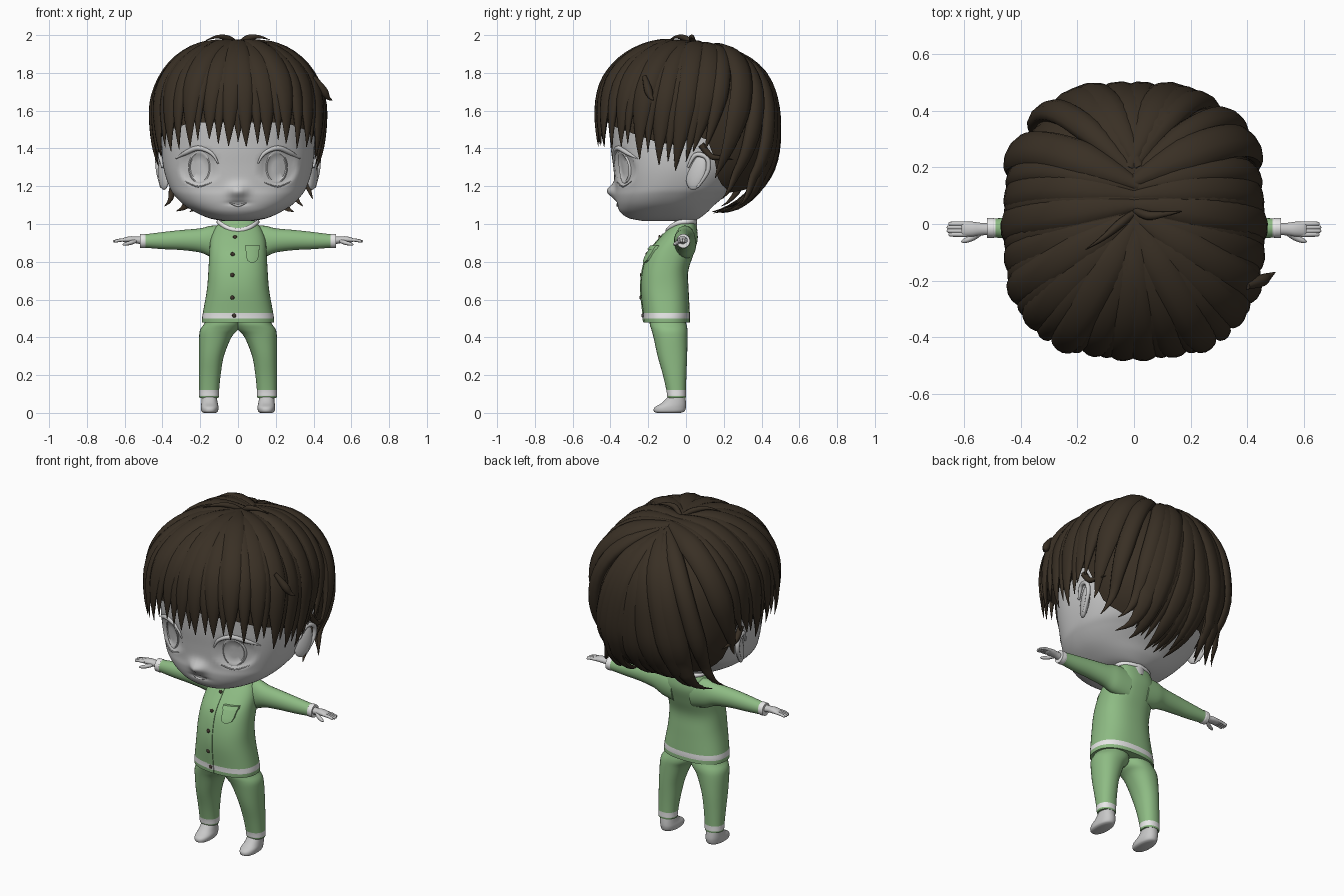
import bpy, bmesh, math, random
from mathutils import Vector
from mathutils.bvhtree import BVHTree

if "Cube" in bpy.data.objects:
    bpy.data.objects.remove(bpy.data.objects["Cube"])
random.seed(4)
PI = math.pi

def material(name, rgb):
    m = bpy.data.materials.new(name)
    m.diffuse_color = (*rgb, 1)
    m.use_nodes = True
    m.node_tree.nodes["Principled BSDF"].inputs["Base Color"].default_value = m.diffuse_color
    return m

SKIN = material("pale grey skin", (0.58, 0.58, 0.58))
HAIR = material("dark brown hair", (0.041, 0.029, 0.018))
GREEN = material("green cloth", (0.27, 0.50, 0.23))
TRIM = material("white trim", (0.80, 0.80, 0.80))
BUTTON = material("dark buttons", (0.05, 0.035, 0.025))

# ---------- helpers ----------
def spline(rows, n=4):
    """Catmull-Rom through equal-length tuples."""
    out = []
    for i in range(len(rows) - 1):
        a, b, c, d = (rows[max(0, min(len(rows) - 1, i + k))] for k in (-1, 0, 1, 2))
        for s in range(n):
            t = s / n
            out.append(tuple(0.5 * (2*q + (r - p)*t + (2*p - 5*q + 4*r - u)*t*t + (3*q - p - 3*r + u)*t**3)
                             for p, q, r, u in zip(a, b, c, d)))
    return out + [tuple(rows[-1])]

def power(c, p):
    return math.copysign(abs(c) ** (2 / p), c)

def ring(z, x0, x1, y0, y1, p=2.3, n=48):
    """Horizontal rounded outline between x0..x1 and y0..y1."""
    return [Vector(((x0 + x1)/2 + (x1 - x0)/2 * power(math.cos(2*PI*i/n), p),
                    (y0 + y1)/2 + (y1 - y0)/2 * power(math.sin(2*PI*i/n), p), z)) for i in range(n)]

def loft(bm, rings, cap=True):
    vs = [[bm.verts.new(p) for p in r] for r in rings]
    n = len(vs[0])
    for a, b in zip(vs, vs[1:]):
        for i in range(n):
            bm.faces.new((a[i], a[(i+1) % n], b[(i+1) % n], b[i]))
    if cap:
        bm.faces.new(vs[0])
        bm.faces.new(vs[-1])

def sweep(bm, pts, widths, thick, normals, n=8):
    """Lens-shaped tube along a path."""
    rings = []
    for i, p in enumerate(pts):
        t = (pts[min(i+1, len(pts)-1)] - pts[max(i-1, 0)]).normalized()
        s = t.cross(normals[i]).normalized()
        m = s.cross(t)
        rings.append([p + s*widths[i]*math.cos(2*PI*k/n) + m*thick[i]*math.sin(2*PI*k/n) for k in range(n)])
    loft(bm, rings)

def tube(bm, pts, radii, up=(0, 0, 1)):
    rows = spline([(*p, r) for p, r in zip(pts, radii)], 5)
    r = [max(q[3], 0.001) for q in rows]
    sweep(bm, [Vector(q[:3]) for q in rows], r, r, [Vector(up)] * len(rows))

def finish(name, bm, mats, rule=None, angle=50):
    bmesh.ops.recalc_face_normals(bm, faces=bm.faces)
    if rule:
        for f in bm.faces:
            f.material_index = rule(f.calc_center_median())
    me = bpy.data.meshes.new(name)
    bm.to_mesh(me)
    bm.free()
    ob = bpy.data.objects.new(name, me)
    bpy.context.collection.objects.link(ob)
    for m in mats:
        me.materials.append(m)
    bpy.ops.object.select_all(action='DESELECT')
    ob.select_set(True)
    bpy.context.view_layer.objects.active = ob
    bpy.ops.object.shade_smooth_by_angle(angle=math.radians(angle))

def on(tree, x, z, off=0.0):
    """Point on the front surface, moved out by off."""
    hit = tree.ray_cast(Vector((x, -2, z)), Vector((0, 1, 0)))[0]
    return Vector((x, (hit.y if hit else -0.2) - off, z))

# ---------- head with eye sockets, nose and mouth ----------
def face(v):
    if v.y < -0.1:
        e = ((abs(v.x) - 0.21) / 0.10)**2 + ((v.z - 1.30) / 0.10)**2
        v.y += 0.026 * max(0, 1 - e)**0.5
        v.y -= 0.045 * math.exp(-(v.x / 0.045)**2 - ((v.z - 1.175) / 0.035)**2)
        v.y += 0.012 * math.exp(-(v.x / 0.05)**2 - ((v.z - 1.11) / 0.01)**2)
    return v

bm = bmesh.new()
head_rows = [(1.015, .07, -.22, .04), (1.03, .15, -.30, .07), (1.06, .22, -.345, .11), (1.10, .285, -.365, .15),
             (1.15, .335, -.375, .21), (1.20, .365, -.375, .27), (1.30, .395, -.385, .35), (1.42, .405, -.40, .40),
             (1.60, .40, -.41, .42), (1.75, .36, -.37, .39), (1.86, .26, -.27, .30), (1.92, .10, -.1, .15)]
loft(bm, [[face(v) for v in ring(z, -w, w, a, b, 2.3, 112)] for z, w, a, b in spline(head_rows, 7)])
head_tree = BVHTree.FromBMesh(bm)
finish("head", bm, [SKIN], angle=70)

bm = bmesh.new()
loft(bm, [ring(z, -r, r, -r, r, 2) for z, r in ((.96, .06), (1.08, .055))])
finish("neck", bm, [SKIN])

for s, side in ((1, "left"), (-1, "right")):
    # iris lens with a raised rim
    bm = bmesh.new()
    loft(bm, [[on(head_tree, s*.205 + .058*k*math.cos(2*PI*i/32), 1.30 + .085*k*math.sin(2*PI*i/32), o) for i in range(32)]
              for k, o in ((1, -.01), (1, .006), (.9, .010), (.8, .004), (.4, .007), (.03, .009))])
    finish(side + "_iris", bm, [SKIN])
    # upper and lower lids
    bm = bmesh.new()
    for pts, r in (([(.105, 1.32), (.14, 1.375), (.21, 1.402), (.28, 1.375), (.33, 1.345)], (.004, .010, .013, .012, .002)),
                   ([(.14, 1.22), (.21, 1.198), (.28, 1.225)], (.002, .004, .002))):
        tube(bm, [on(head_tree, s*x, z, .002) for x, z in pts], r, (0, -1, 0))
    finish(side + "_eyelids", bm, [SKIN])
    # ear with rim
    bm = bmesh.new()
    bmesh.ops.create_uvsphere(bm, u_segments=20, v_segments=12, radius=1)
    for v in bm.verts:
        v.co = Vector((s*(.392 + .024*v.co.x + .02*v.co.y), .055 + .052*v.co.y + .018*v.co.z, 1.275 + .095*v.co.z))
    tube(bm, [(s*.40, .01, 1.30), (s*.415, .05, 1.365), (s*.425, .11, 1.35), (s*.422, .115, 1.28), (s*.405, .06, 1.195)],
         (.006, .012, .013, .012, .008), (1, 0, 0))
    finish(side + "_ear", bm, [SKIN])

bm = bmesh.new()
tube(bm, [on(head_tree, x, z, .001) for x, z in ((-.045, 1.112), (0, 1.098), (.045, 1.112))], (.002, .007, .002), (0, -1, 0))
finish("lower_lip", bm, [SKIN])

# ---------- pyjama top ----------
bm = bmesh.new()
shirt_rows = [(.478, .190, -.224, .02), (.50, .190, -.226, .02), (.53, .186, -.228, .02), (.65, .165, -.24, .014),
              (.75, .157, -.232, .012), (.84, .152, -.205, .04), (.92, .145, -.145, .062), (.98, .12, -.09, .055),
              (1.02, .085, -.055, .045)]
loft(bm, [ring(z, -w, w, a, b, 2.4) for z, w, a, b in spline(shirt_rows, 5)])
shirt_tree = BVHTree.FromBMesh(bm)
finish("pyjama_top", bm, [GREEN, TRIM], lambda c: int(.50 < c.z < .53))

bm = bmesh.new()
collar = [Vector((.105*math.cos(a), -.015 + (.085 if math.sin(a) < 0 else .065)*math.sin(a),
                  1.012 - .045*max(0, -math.sin(a))**2)) for a in (PI/2 + 2*PI*i/32 for i in range(33))]
sweep(bm, collar, [.012]*33, [.009]*33, [Vector((p.x, p.y + .015, .02)) for p in collar])
finish("collar", bm, [TRIM])

def plate(name, outline, tree, off, mats, rule=None):
    """Closed thin plate laid on a surface; outline gives (x0, x1, z) rows."""
    bm = bmesh.new()
    loft(bm, [[on(tree, a + (b-a)*k/6, z, off) for k in range(7)] +
              [on(tree, a + (b-a)*k/6, z, -.006) for k in range(6, -1, -1)] for a, b, z in outline])
    finish(name, bm, mats, rule, 35)

plate("button_placket", [(-.045, -.002, z/100) for z in (48, 50, 53, *range(55, 97, 2))], shirt_tree, .004,
      [GREEN, TRIM], lambda c: int(.50 < c.z < .53))
plate("pocket", [(.068, .082, .795), (.050, .100, .806), (.044, .108, .825), (.040, .112, .868)], shirt_tree, .012, [GREEN])
plate("pocket_rim", [(.036, .116, .866), (.036, .116, .885)], shirt_tree, .018, [GREEN])
bm = bmesh.new()
for x, z in ((-.016, .93), (-.028, .84), (-.03, .73), (-.03, .61), (-.02, .515)):
    p = on(shirt_tree, x, z, .004)
    for v in bmesh.ops.create_uvsphere(bm, u_segments=12, v_segments=8, radius=.011)["verts"]:
        v.co = p + Vector((v.co.x, v.co.y * .6, v.co.z))
finish("buttons", bm, [BUTTON])

for s, side in ((1, "left"), (-1, "right")):
    # sleeve with cuff
    bm = bmesh.new()
    arm = [(.06, .90, .09, 0, .055), (.14, .908, .083, -.006, .056), (.20, .913, .064, -.012, .052), (.30, .915, .053, -.016, .046),
           (.40, .912, .045, -.016, .040), (.49, .910, .036, -.014, .034), (.495, .91, .038, -.014, .036), (.52, .91, .037, -.014, .035)]
    loft(bm, [[Vector((s*x, cy + ry*math.cos(2*PI*i/24), cz + rz*math.sin(2*PI*i/24))) for i in range(24)]
              for x, cz, rz, cy, ry in spline(arm)])
    finish(side + "_sleeve", bm, [GREEN, TRIM], lambda c: int(abs(c.x) > .49))
    # hand: palm, four fingers, thumb
    bm = bmesh.new()
    palm = [(.50, .912, .022, .022), (.54, .916, .018, .022), (.57, .918, .017, .026), (.60, .916, .013, .026), (.61, .915, .008, .023)]
    loft(bm, [[Vector((s*x, -.018 + ry*math.cos(2*PI*i/16), cz + rz*math.sin(2*PI*i/16))) for i in range(16)]
              for x, cz, rz, ry in spline(palm)])
    for i, end in enumerate((.655, .66, .66, .655)):
        y = -.037 + .0125*i
        tube(bm, [(s*.59, y, .916), (s*.625, y, .914), (s*(end-.004), y, .908), (s*end, y, .907)], (.009, .0085, .007, .001))
    tube(bm, [(s*.545, -.03, .91), (s*.57, -.048, .90), (s*.60, -.060, .893), (s*.612, -.062, .891)], (.012, .011, .008, .001))
    finish(side + "_hand", bm, [SKIN])
    # trouser leg with ankle band
    bm = bmesh.new()
    leg = [(.50, -.01, .165, -.19, -.01), (.47, -.012, .180, -.192, .002), (.44, .0, .200, -.183, .008), (.40, .035, .206, -.172, .008),
           (.30, .075, .207, -.15, .006), (.20, .092, .207, -.122, .002), (.12, .100, .206, -.104, .0), (.09, .101, .206, -.10, .0), (.08, .104, .203, -.096, -.002)]
    loft(bm, [ring(z, *sorted((s*a, s*b)), c, d, 2.2, 32) for z, a, b, c, d in spline(leg)])
    finish(side + "_trouser_leg", bm, [GREEN, TRIM], lambda c: int(.09 < c.z < .12))
    # foot
    bm = bmesh.new()
    foot = [(0, .118, .182, -.155, -.03), (.008, .107, .193, -.170, -.008), (.03, .103, .196, -.166, .0), (.055, .108, .194, -.125, .0), (.10, .115, .19, -.085, -.006)]
    loft(bm, [ring(z, *sorted((s*a, s*b)), c, d, 2.3, 28) for z, a, b, c, d in spline(foot)])
    finish(side + "_foot", bm, [SKIN])

# ---------- hair ----------
C, RX, RY, RZ, P, Q = Vector((0, 0, 1.5)), .446, .468, .455, 2.4, 3.0
ENDS = [(-90, 1.43), (-60, 1.43), (-40, 1.38), (-20, 1.32), (-5, 1.30), (6, 1.36), (16, 1.33), (26, 1.10), (40, 1.04), (60, 1.06), (90, 1.05)]

def end_z(az):
    for (a, z), (b, w) in zip(ENDS, ENDS[1:]):
        if az <= b:
            return z + (w - z) * (az - a) / (b - a)
    return ENDS[-1][1]

def flat(x, y):
    return (abs(x/RX)**Q + abs(y/RY)**Q) ** (1/Q)

def hair_path(az, s, k=1, dz=0, flare=1, root=-.02, n=22):
    """Path over the rounded hair shell, from the parting down to the hair's end."""
    az = max(-90, min(90, az))
    back = max(0, (az + 90) / 180 - .4) / .6
    c, d = math.cos(math.radians(az)), math.sin(math.radians(az))
    z = end_z(az) + dz - 1.5
    h = (1 - min(.97, abs(z)/RZ)**P) ** (1/P) / flat(c, d)
    a, b = Vector((root, .04 + .3*back, .46)).normalized(), Vector((h*c, h*d, z)).normalized()
    out = []
    for i in range(n + 1):
        t = i / n
        v = a.slerp(b, t)
        v *= k / (flat(v.x, v.y)**P + abs(v.z/RZ)**P) ** (1/P)
        f = 1 + flare * 1.2 * math.exp(-((az - 34) / 12)**2) * t**10
        f = min(f, max(1, .44 / max(.01, math.hypot(v.x, v.y))))
        out.append(Vector((s*v.x*f, v.y*f, v.z)) + C)
    return out

bm = bmesh.new()                       # under-cap closing the gaps
cols = [hair_path(-90 + 5*i, 1, .955, .11, 0, 0) for i in range(37)] + [hair_path(90 - 5*i, -1, .955, .11, 0, 0) for i in range(1, 36)]
loft(bm, [[c[j] for c in cols] for j in range(23)], False)
bmesh.ops.remove_doubles(bm, verts=bm.verts, dist=.0005)
finish("hair_cap", bm, [HAIR], angle=80)

def lock(bm, pts, w, th):
    n = len(pts) - 1
    prof = [min(1, .25 + math.sin(PI/2*min(1, i/n/.45))) * max(.03, min(1, ((1 - i/n)/.38))**.85) for i in range(n + 1)]
    sweep(bm, pts, [w*q for q in prof], [th*q for q in prof], [(p - C).normalized() for p in pts], 10)

bm = bmesh.new()                       # two overlapping layers of locks
for s in (1, -1):
    for i in range(14):
        az = -90 + (i + .5) * 180/14 + random.uniform(-2, 2)
        lock(bm, hair_path(az, s, 1 - .015*(i % 2), random.uniform(-.025, .03)), .068, .036)
    for i in range(15):
        lock(bm, hair_path(-90 + i*180/14, s, .985, random.uniform(-.02, .05)), .05, .033)
finish("hair_locks", bm, [HAIR], angle=60)

bm = bmesh.new()                       # loose wisps at crown, side and ears
for pts, r in (([(0, .04, 1.95), (-.05, .0, 1.982), (-.11, -.05, 1.991), (-.17, -.09, 1.972)], (.012, .016, .009, .001)),
               ([(0, .05, 1.95), (.05, .03, 1.984), (.11, .035, 1.991), (.17, .045, 1.975)], (.012, .016, .009, .001)),
               ([(.40, -.22, 1.78), (.45, -.20, 1.71), (.475, -.185, 1.67), (.50, -.17, 1.655)], (.012, .022, .013, .001)),
               ([(.42, .08, 1.42), (.425, .13, 1.36), (.42, .18, 1.35), (.41, .25, 1.34)], (.018, .016, .011, .001)),
               ([(-.42, .08, 1.42), (-.425, .13, 1.36), (-.42, .18, 1.35), (-.41, .25, 1.34)], (.018, .016, .011, .001))):
    tube(bm, pts, r, (0, .1, 1))
finish("hair_wisps", bm, [HAIR])
